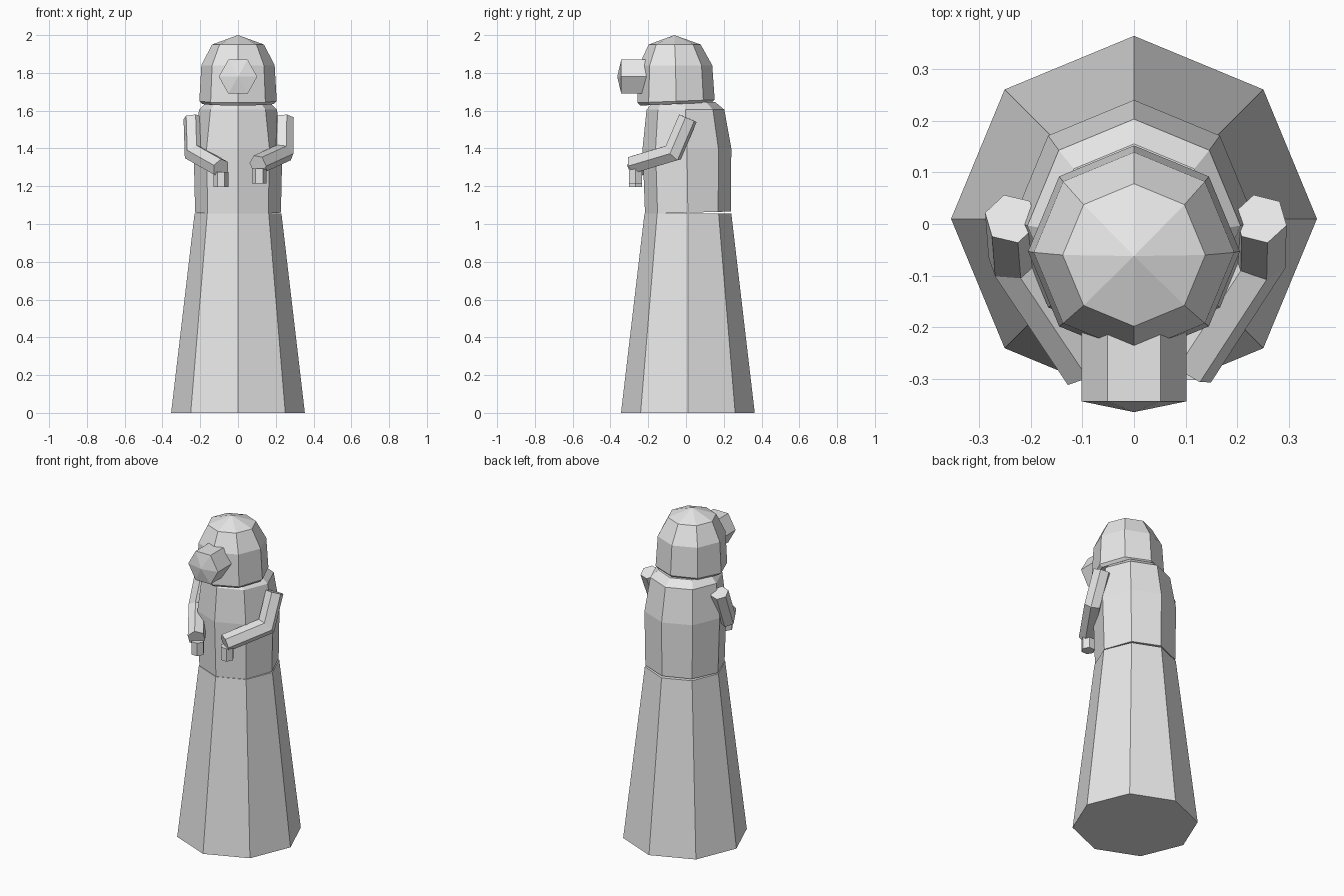
import bpy, bmesh, math
from mathutils import Vector

if "Cube" in bpy.data.objects:
    bpy.data.objects.remove(bpy.data.objects["Cube"])

grey = bpy.data.materials.new("plain_grey")
grey.diffuse_color = (0.8, 0.8, 0.8, 1)
grey.use_nodes = True
grey.node_tree.nodes["Principled BSDF"].inputs["Base Color"].default_value = grey.diffuse_color


def loft(name, rings, tip=None):
    """Skin a list of vertex rings, cap the start, and cap or point the end."""
    bm = bmesh.new()
    loops = [[bm.verts.new(p) for p in ring] for ring in rings]
    n = len(loops[0])
    for a, b in zip(loops, loops[1:]):
        for i in range(n):
            j = (i + 1) % n
            bm.faces.new((a[i], a[j], b[j], b[i]))
    bm.faces.new(loops[0][::-1])
    if tip:
        t = bm.verts.new(tip)
        for i in range(n):
            bm.faces.new((loops[-1][i], loops[-1][(i + 1) % n], t))
    else:
        bm.faces.new(loops[-1])
    bmesh.ops.recalc_face_normals(bm, faces=bm.faces)
    mesh = bpy.data.meshes.new(name)
    bm.to_mesh(mesh)
    bm.free()
    mesh.materials.append(grey)
    obj = bpy.data.objects.new(name, mesh)
    bpy.context.collection.objects.link(obj)
    return obj


def level(r, y, z, tilt=0, n=8):
    """Horizontal ring; tilt raises its back edge above its front edge."""
    angles = [2 * math.pi * i / n for i in range(n)]
    return [(r * math.cos(a), y + r * math.sin(a), z + tilt * math.sin(a))
            for a in angles]


def tube(name, path, r, n=6):
    """Six-sided tube with mitred bends."""
    pts = [Vector(p) for p in path]
    d = (pts[1] - pts[0]).normalized()
    side = Vector((1, 0, 0))
    side = (side - d * side.dot(d)).normalized()
    up = d.cross(side)
    angles = [2 * math.pi * (i + 0.25) / n for i in range(n)]
    ring = [pts[0] + r * (math.cos(a) * side + math.sin(a) * up) for a in angles]
    rings = [ring]
    for k in range(1, len(pts)):
        d = (pts[k] - pts[k - 1]).normalized()
        normal = d
        if k < len(pts) - 1:
            normal = d + (pts[k + 1] - pts[k]).normalized()
        ring = [p + d * ((pts[k] - p).dot(normal) / d.dot(normal)) for p in ring]
        rings.append(ring)
    return loft(name, rings)


# Long flared skirt
loft("skirt", [level(0.354, 0.01, 0), level(0.23, 0.01, 1.055)])

# Torso with sloping shoulders, base slightly lifted at the back
loft("torso", [level(0.227, 0.01, 1.06, 0.006), level(0.235, 0.005, 1.4),
               level(0.206, -0.003, 1.605), level(0.165, -0.01, 1.645)])

# Domed head
loft("head", [level(0.19, -0.053, 1.635, 0.008), level(0.205, -0.053, 1.65, 0.008),
              level(0.194, -0.055, 1.84), level(0.138, -0.06, 1.95)],
     tip=(0, -0.062, 2.0))

# Hexagonal eyepiece with a shallow pointed front
hexagon = [(0.102 * math.cos(k * math.pi / 3), 1.78 + 0.104 * math.sin(k * math.pi / 3))
           for k in range(6)]
loft("eyepiece", [[(x, y, z) for x, z in hexagon] for y in (-0.15, -0.343)],
     tip=(0, -0.364, 1.78))

# Bent arms and small hanging hands
arms = {
    "right": [(0.245, 0.01, 1.56), (0.243, -0.068, 1.378), (0.105, -0.28, 1.315)],
    "left": [(-0.238, 0.01, 1.56), (-0.232, -0.068, 1.375), (-0.09, -0.28, 1.295)],
}
for side, path in arms.items():
    tube(side + "_arm", path, 0.052)
    x, y, z = path[2]
    x += 0.008 if side == "right" else 0
    hand = loft(side + "_hand", [level(0.039, 0, -0.1, n=6),
                                 level(0.039, 0, -0.02, n=6)])
    hand.location = (x, y + 0.012, z)
